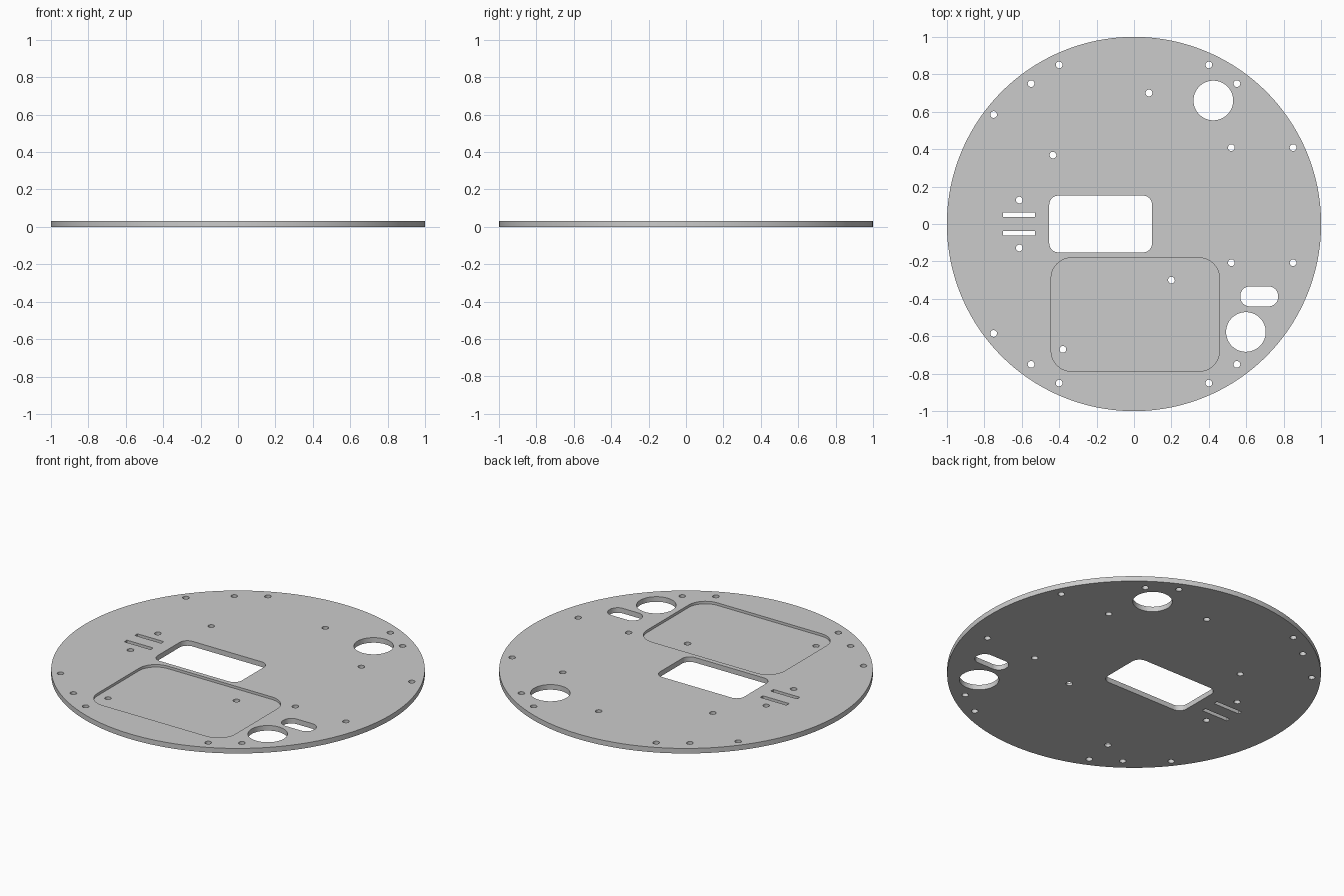
import bpy, bmesh
from math import cos, sin, pi

if "Cube" in bpy.data.objects:
    bpy.data.objects.remove(bpy.data.objects["Cube"])

THICK = 0.03      # plate thickness
POCKET_Z = 0.015  # floor height of the shallow pocket


def circle(x, y, r, n):
    return [(x + r * cos(2 * pi * i / n), y + r * sin(2 * pi * i / n)) for i in range(n)]


def rounded_rect(x, y, w, h, r=0.0, n=10):
    """Outline of a rectangle centred on x, y with corner radius r."""
    if r == 0:
        return [(x + sx * w / 2, y + sy * h / 2) for sx, sy in ((1, 1), (-1, 1), (-1, -1), (1, -1))]
    pts = []
    for k, (sx, sy) in enumerate(((1, 1), (-1, 1), (-1, -1), (1, -1))):
        cx, cy = x + sx * (w / 2 - r), y + sy * (h / 2 - r)
        for i in range(n + 1):
            a = (k + i / n) * pi / 2
            pts.append((cx + r * cos(a), cy + r * sin(a)))
    return pts


def prisms(name, outlines, z0, z1):
    """One object holding an upright prism for every outline."""
    bm = bmesh.new()
    for pts in outlines:
        low = [bm.verts.new((x, y, z0)) for x, y in pts]
        top = [bm.verts.new((x, y, z1)) for x, y in pts]
        bm.faces.new(low[::-1])
        bm.faces.new(top)
        for i in range(len(pts)):
            j = (i + 1) % len(pts)
            bm.faces.new((low[i], low[j], top[j], top[i]))
    me = bpy.data.meshes.new(name)
    bm.to_mesh(me)
    bm.free()
    ob = bpy.data.objects.new(name, me)
    bpy.context.collection.objects.link(ob)
    return ob


# Round base plate
plate = prisms("base_plate", [circle(0, 0, 1, 160)], 0, THICK)

# Screw holes: mirrored rim and slit sets, then the single ones
screws = [(x * s, y * t) for x, y in ((0.4, 0.85), (0.55, 0.75)) for s in (1, -1) for t in (1, -1)]
screws += [(x, y * t) for x, y in ((-0.75, 0.585), (-0.613, 0.128)) for t in (1, -1)]
screws += [(x, y) for x in (0.52, 0.85) for y in (0.408, -0.207)]
screws += [(0.08, 0.70), (-0.433, 0.368), (0.2, -0.30), (-0.38, -0.67)]
cuts = [circle(x, y, 0.018, 24) for x, y in screws]

# Two cable holes, slot, window and pair of slits
cuts += [circle(0.424, 0.66, 0.106, 64), circle(0.598, -0.577, 0.106, 64)]
cuts.append(rounded_rect(0.669, -0.387, 0.202, 0.106, 0.05))
cuts.append(rounded_rect(-0.178, 0.0, 0.55, 0.304, 0.05))
cuts += [rounded_rect(-0.614, y, 0.172, 0.025) for y in (0.049, -0.049)]

# Shallow pocket first, then the through cuts
pocket = prisms("pocket_cutter", [rounded_rect(0.007, -0.484, 0.9, 0.607, 0.11)], POCKET_Z, 0.1)
through = prisms("through_cutter", cuts, -0.1, 0.1)

bpy.context.view_layer.objects.active = plate
plate.select_set(True)
for cutter in (pocket, through):
    cutter.hide_render = True
    mod = plate.modifiers.new(cutter.name, 'BOOLEAN')
    mod.operation = 'DIFFERENCE'
    mod.solver = 'EXACT'
    mod.object = cutter
    bpy.ops.object.modifier_apply(modifier=mod.name)
    bpy.data.objects.remove(cutter)

bpy.ops.object.shade_smooth_by_angle()
